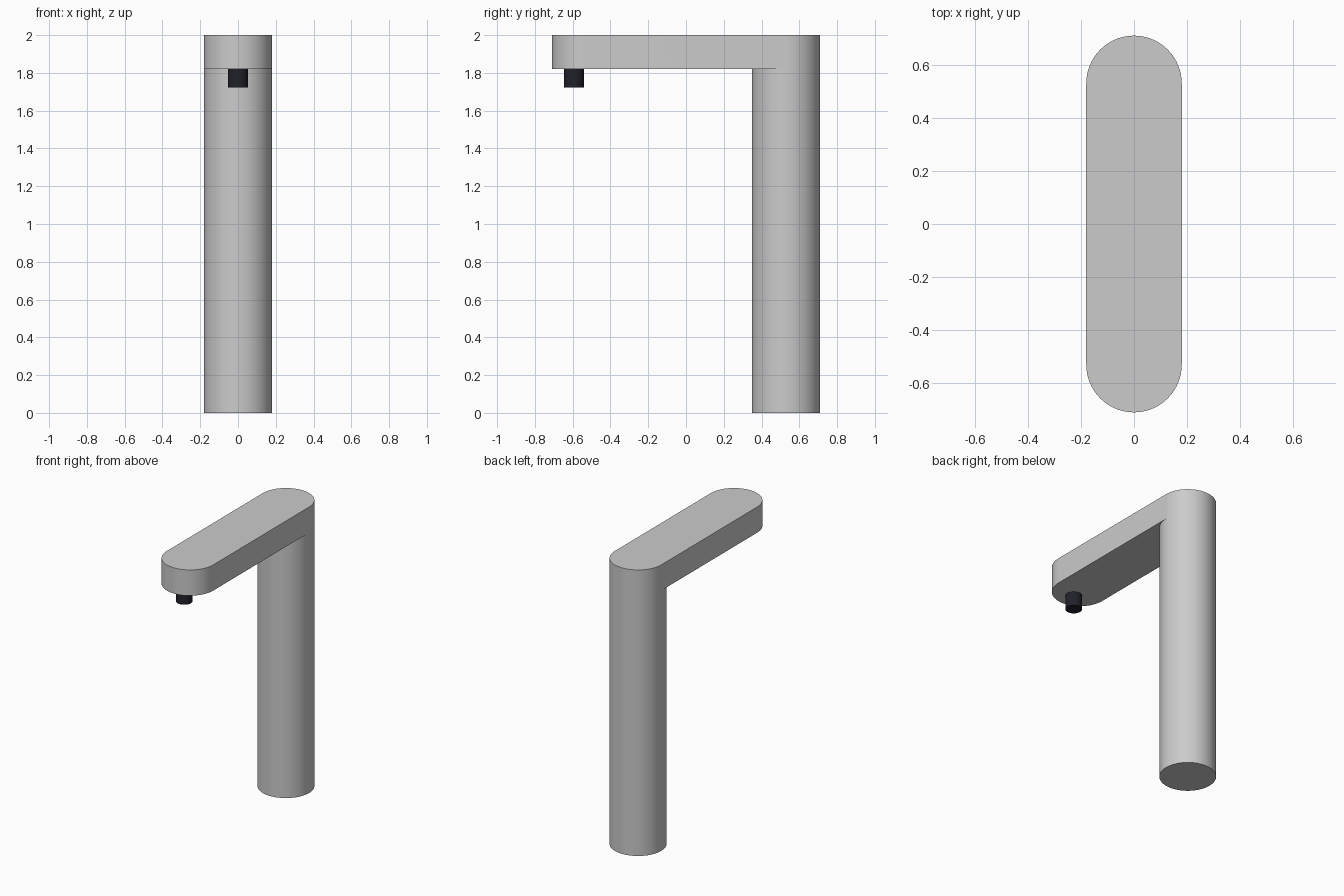
import bpy, bmesh
from math import pi, sin, cos

if "Cube" in bpy.data.objects:
    bpy.data.objects.remove(bpy.data.objects["Cube"], do_unlink=True)

R = 0.18           # column and arm radius
END = 0.53         # distance of each rounded end's centre from the middle
ARM_Z, TOP = 1.82, 2.0
STEPS = 32         # segments per half circle


def material(name, rgb):
    mat = bpy.data.materials.new(name)
    mat.use_nodes = True
    mat.diffuse_color = (*rgb, 1)
    mat.node_tree.nodes["Principled BSDF"].inputs["Base Color"].default_value = (*rgb, 1)
    return mat


def finish(bm, name, mat):
    bmesh.ops.recalc_face_normals(bm, faces=bm.faces)
    mesh = bpy.data.meshes.new(name)
    bm.to_mesh(mesh)
    bm.free()
    mesh.materials.append(mat)
    obj = bpy.data.objects.new(name, mesh)
    bpy.context.collection.objects.link(obj)
    bpy.ops.object.select_all(action="DESELECT")
    obj.select_set(True)
    bpy.context.view_layer.objects.active = obj
    bpy.ops.object.shade_smooth_by_angle(angle=pi / 6)
    return obj


def arc(bm, y, z, start, first, last):
    """Points of a half circle, from index first to last."""
    angles = [start + pi * i / STEPS for i in range(first, last + 1)]
    return [bm.verts.new((R * cos(a), y + R * sin(a), z)) for a in angles]


def wall(bm, low, high):
    for i in range(len(low)):
        j = (i + 1) % len(low)
        bm.faces.new((low[i], low[j], high[j], high[i]))


metal = material("satin_grey", (0.6, 0.6, 0.6))
black = material("dark_nozzle", (0.015, 0.015, 0.023))

# Spout body: round column flowing into a flat arm with rounded ends
bm = bmesh.new()
base = arc(bm, END, 0, 0, 0, STEPS) + arc(bm, END, 0, pi, 1, STEPS - 1)
rear = arc(bm, END, ARM_Z, 0, 0, STEPS)
neck = arc(bm, END, ARM_Z, pi, 1, STEPS - 1)
tip = arc(bm, -END, ARM_Z, pi, 0, STEPS)
top = arc(bm, END, TOP, 0, 0, STEPS) + arc(bm, -END, TOP, pi, 0, STEPS)
wall(bm, base, rear + neck)
wall(bm, rear + tip, top)
bm.faces.new(base)
bm.faces.new(top)
bm.faces.new([rear[-1]] + tip + [rear[0]] + neck[::-1])   # arm underside
finish(bm, "spout_body", metal)

# Outlet nozzle under the arm tip
bm = bmesh.new()
bmesh.ops.create_cone(bm, cap_ends=True, segments=32, radius1=0.053,
                      radius2=0.053, depth=0.1)
nozzle = finish(bm, "outlet_nozzle", black)
nozzle.location = (0, -0.594, 1.772)
